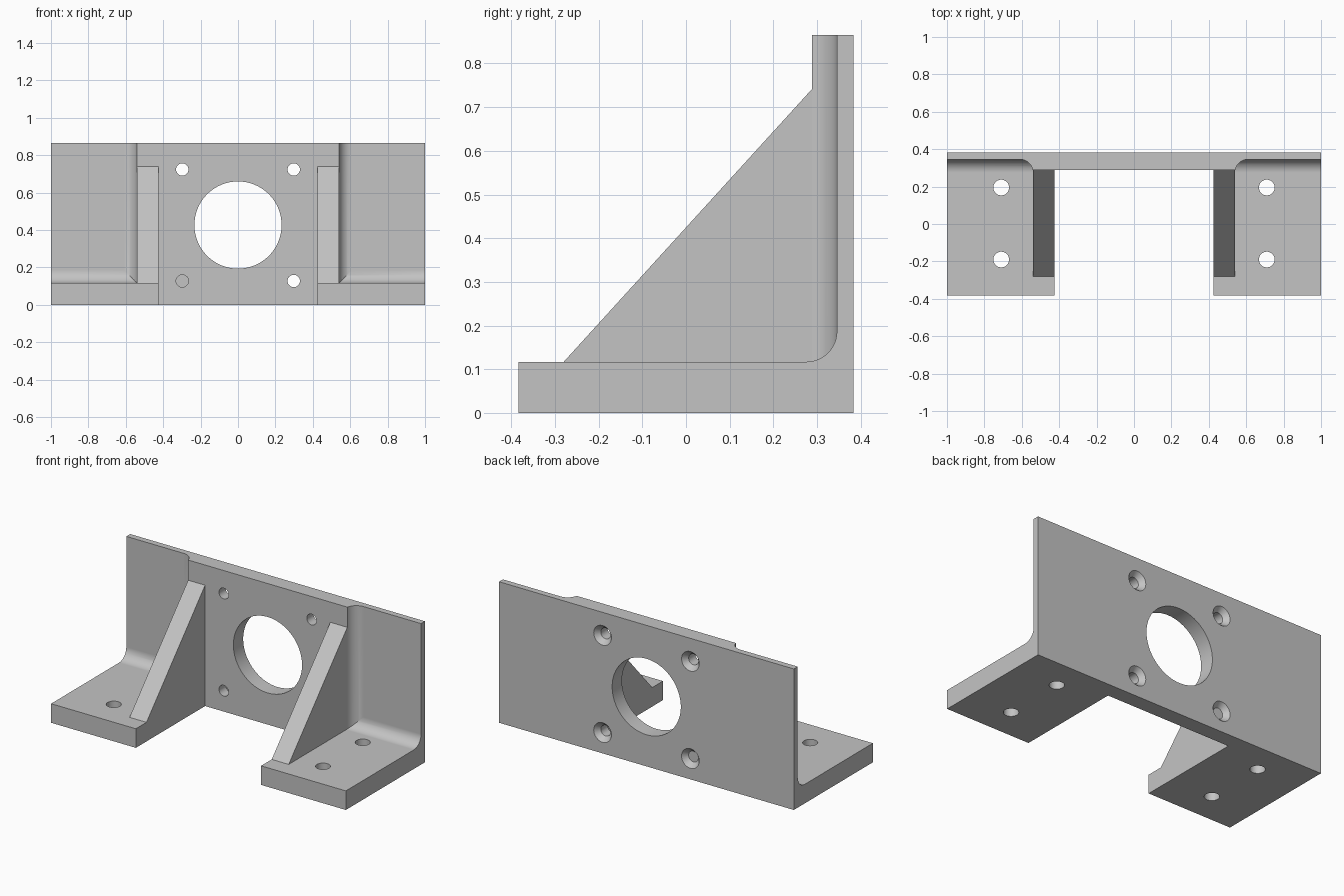
import bpy, bmesh, math
from mathutils import Matrix

if "Cube" in bpy.data.objects:
    bpy.data.objects.remove(bpy.data.objects["Cube"], do_unlink=True)

grey = bpy.data.materials.new("machined grey")
grey.use_nodes = True
grey.diffuse_color = (0.55, 0.55, 0.55, 1)
grey.node_tree.nodes["Principled BSDF"].inputs["Base Color"].default_value = (0.55, 0.55, 0.55, 1)

# Main sizes
BACK, THIN, THICK = 0.383, 0.3455, 0.288   # y of back face, outer wall, centre wall
HEIGHT, FLOOR = 0.865, 0.117
INNER, OUTER = 0.425, 0.54                 # x of both gusset sides
FILLET = 0.07


def add_object(name, bm):
    bmesh.ops.recalc_face_normals(bm, faces=bm.faces[:])
    mesh = bpy.data.meshes.new(name)
    bm.to_mesh(mesh)
    bm.free()
    mesh.materials.append(grey)
    obj = bpy.data.objects.new(name, mesh)
    bpy.context.collection.objects.link(obj)
    return obj


def prism(name, points, place, low, high):
    """Extrude a 2D outline; place(a, b, t) maps it into space."""
    bm = bmesh.new()
    rings = [[bm.verts.new(place(a, b, t)) for a, b in points] for t in (low, high)]
    bm.faces.new(rings[0])
    bm.faces.new(rings[1])
    n = len(points)
    for i in range(n):
        j = (i + 1) % n
        bm.faces.new((rings[0][i], rings[0][j], rings[1][j], rings[1][i]))
    return add_object(name, bm)


def arc(cx, cy, r, start, end, steps=12):
    angles = [start + (end - start) * i / steps for i in range(steps + 1)]
    return [(cx + r * math.cos(a), cy + r * math.sin(a)) for a in angles]


def drill(name, x, y, z, r1, r2, depth, along_y, sides=48):
    bm = bmesh.new()
    turn = Matrix.Rotation(math.pi / 2 if along_y else 0, 4, 'X')
    bmesh.ops.create_cone(bm, cap_ends=True, segments=sides, radius1=r1, radius2=r2,
                          depth=depth, matrix=Matrix.Translation((x, y, z)) @ turn)
    return add_object(name, bm)


def combine(target, other, operation):
    mod = target.modifiers.new(operation.title(), 'BOOLEAN')
    mod.operation = operation
    mod.solver = 'EXACT'
    mod.object = other
    bpy.context.view_layer.objects.active = target
    bpy.ops.object.modifier_apply(modifier=mod.name)
    bpy.data.objects.remove(other, do_unlink=True)


def in_yz(a, b, t):
    return (t, a, b)


def in_xy(a, b, t):
    return (a, b, t)


# Upright plate: thick in the middle, filleted down to thin wings
cy = THIN - FILLET
curve = arc(OUTER + FILLET, cy, FILLET, math.pi - math.asin((THICK - cy) / FILLET), math.pi / 2)
half = curve + [(1, THIN), (1, BACK)]
outline = half + [(-x, y) for x, y in reversed(half)]
bracket = prism("motor_mount_bracket", outline, in_xy, 0, HEIGHT)

# Feet and gussets on both sides
foot = [(-BACK, 0), (BACK - 0.015, 0), (BACK - 0.015, FLOOR + FILLET)]
foot += arc(cy, FLOOR + FILLET, FILLET, 0, -math.pi / 2) + [(-BACK, FLOOR)]
gusset = [(-0.28, FLOOR), (THICK, 0.741), (THICK + 0.03, 0.741),
          (THICK + 0.03, FLOOR / 2), (-0.28, FLOOR / 2)]
for side in (1, -1):
    combine(bracket, prism("foot", foot, in_yz, side * INNER, side), 'UNION')
    combine(bracket, prism("gusset", gusset, in_yz, side * INNER, side * OUTER), 'UNION')

# Central bore
combine(bracket, drill("bore", 0, THIN, 0.427, 0.233, 0.233, 0.4, True, 96), 'DIFFERENCE')

for side in (1, -1):
    # Screw holes countersunk from the back
    for z in (0.128, 0.724):
        x = side * 0.298
        combine(bracket, drill("screw_hole", x, THIN, z, 0.033, 0.033, 0.3, True), 'DIFFERENCE')
        combine(bracket, drill("countersink", x, BACK - 0.01, z, 0.069, 0.033, 0.04, True), 'DIFFERENCE')
    # Mounting holes through the feet
    for y in (0.195, -0.19):
        combine(bracket, drill("foot_hole", side * 0.71, y, 0.05, 0.042, 0.042, 0.3, False), 'DIFFERENCE')

# Smooth fillets and holes, crisp edges elsewhere
bpy.ops.object.select_all(action='DESELECT')
bracket.select_set(True)
bpy.context.view_layer.objects.active = bracket
bpy.ops.object.shade_smooth_by_angle(angle=math.radians(30))
normals = bracket.modifiers.new("Face weighted normals", 'WEIGHTED_NORMAL')
normals.keep_sharp = True
